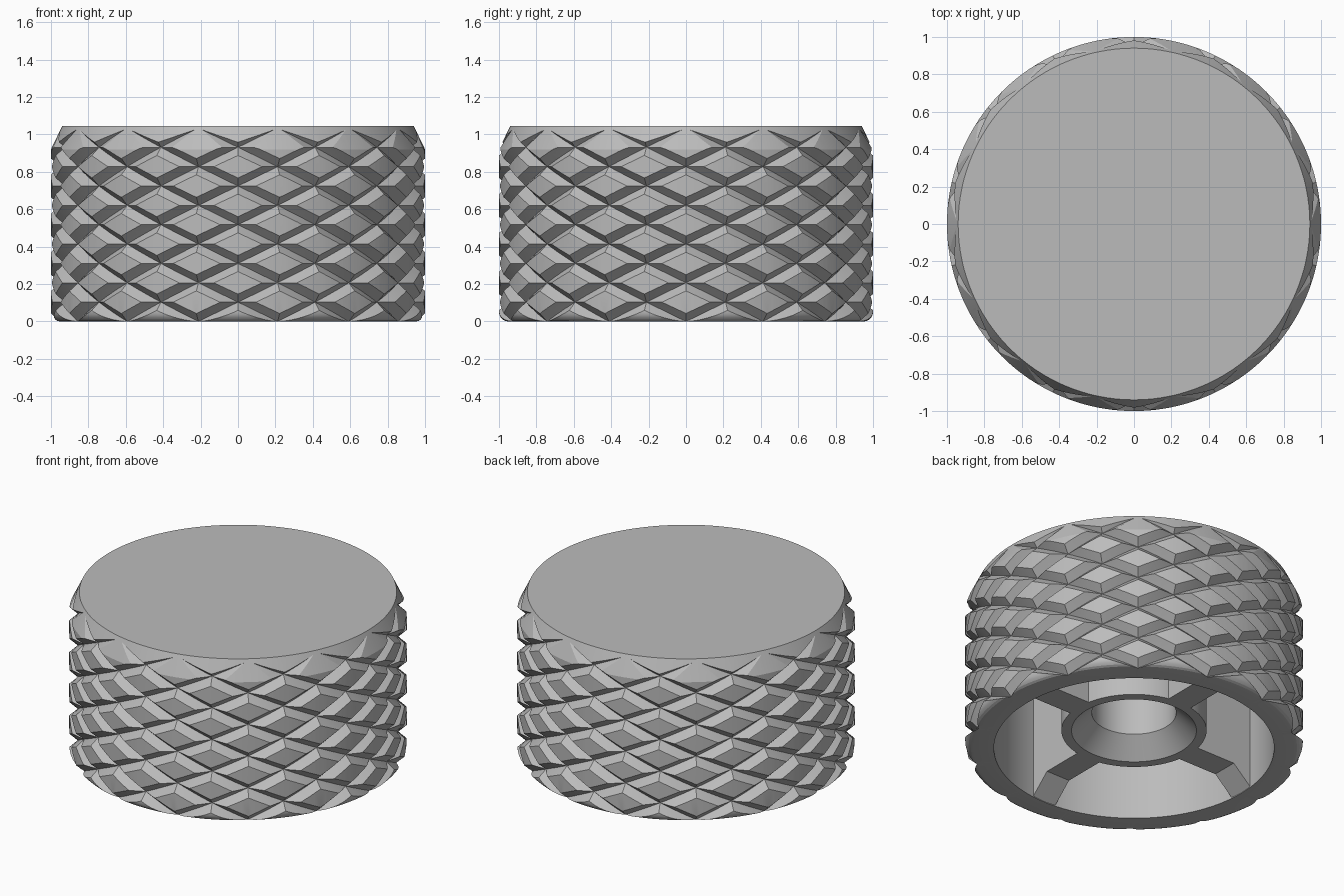
import bpy, bmesh, math
from mathutils import Matrix, Vector

if "Cube" in bpy.data.objects:
    bpy.data.objects.remove(bpy.data.objects["Cube"])

STARTS = 14          # helical grooves in each direction
PITCH = 0.207        # height between neighbouring grooves
MID_Z = 0.517        # height of the middle groove crossing
FLOOR_R, CREST_R = 0.95, 1.03
SEGMENTS = 168

grey = bpy.data.materials.new("plain_grey")
grey.use_nodes = True
colour = (0.5, 0.5, 0.5, 1)
grey.diffuse_color = colour
grey.node_tree.nodes["Principled BSDF"].inputs["Base Color"].default_value = colour


def make_object(name, bm):
    bmesh.ops.recalc_face_normals(bm, faces=bm.faces)
    mesh = bpy.data.meshes.new(name)
    bm.to_mesh(mesh)
    bm.free()
    mesh.materials.append(grey)
    obj = bpy.data.objects.new(name, mesh)
    bpy.context.collection.objects.link(obj)
    return obj


def activate(obj):
    bpy.ops.object.select_all(action='DESELECT')
    obj.select_set(True)
    bpy.context.view_layer.objects.active = obj


def lathe(name, profile):
    """Revolve an (r, z) profile that starts and ends on the axis."""
    bm = bmesh.new()
    rings = []
    for r, z in profile:
        if r == 0:
            rings.append([bm.verts.new((0, 0, z))] * SEGMENTS)
        else:
            angles = [math.tau * i / SEGMENTS for i in range(SEGMENTS)]
            rings.append([bm.verts.new((r * math.cos(a), r * math.sin(a), z)) for a in angles])
    for low, high in zip(rings, rings[1:]):
        for i in range(SEGMENTS):
            j = (i + 1) % SEGMENTS
            corners = list(dict.fromkeys((low[i], low[j], high[j], high[i])))
            bm.faces.new(corners)
    return make_object(name, bm)


def knurl_point(u, v):
    """Point on the knurl; integer u or v is a groove bottom."""
    near = min(abs(u - round(u)), abs(v - round(v)))
    r = min(CREST_R, FLOOR_R + near * 0.05 / 0.21)
    a = (u + v) * math.pi / STARTS - math.pi / 2
    return Vector((r * math.cos(a), r * math.sin(a), MID_Z + (u - v) / 2 * PITCH))


def knurl(name):
    """Closed body of diamond studs between crossing V grooves."""
    bm = bmesh.new()
    wall = (CREST_R - FLOOR_R) * 0.21 / 0.05
    steps = [0] + [wall + (1 - 2 * wall) * i / 4 for i in range(5)] + [1]
    steps = [0, wall / 2] + steps[1:-1] + [1 - wall / 2, 1]
    n = len(steps)
    for row in range(-6, 7):
        for column in range(STARTS):
            m = (2 * column + row % 2 + row) // 2
            grid = [[bm.verts.new(knurl_point(m + s, m - row + t)) for t in steps] for s in steps]
            for i in range(n - 1):
                for j in range(n - 1):
                    a, b = grid[i][j], grid[i + 1][j]
                    c, d = grid[i + 1][j + 1], grid[i][j + 1]
                    # split each cell along the crease that leaves the crossing
                    if (i < (n - 1) / 2) == (j < (n - 1) / 2):
                        bm.faces.new((a, b, c))
                        bm.faces.new((a, c, d))
                    else:
                        bm.faces.new((a, b, d))
                        bm.faces.new((b, c, d))
    bmesh.ops.remove_doubles(bm, verts=bm.verts, dist=0.0001)
    top, bottom = bm.verts.new((0, 0, 1.7)), bm.verts.new((0, 0, -0.7))
    for edge in [e for e in bm.edges if e.is_boundary]:
        p, q = edge.verts
        bm.faces.new((p, q, top if p.co.z > MID_Z else bottom))
    return make_object(name, bm)


# Knob body: chamfered top, rounded foot, hollow underside, hub with countersunk bore
foot = [(0.95 + 0.05 * math.sin(a), 0.05 - 0.05 * math.cos(a))
        for a in (math.pi / 2 * i / 5 for i in range(5, -1, -1))]
profile = [(0, 1.045), (0.94, 1.045), (1, 0.92)] + foot + [
    (0.83, 0), (0.83, 0.86), (0.43, 0.86), (0.43, 0.12),
    (0.37, 0.12), (0.25, 0.24), (0.25, 0.82), (0, 0.82)]
body = lathe("knob_body", profile)

# Cut the crossing grooves by intersecting with the knurl
cutter = knurl("knurl_cutter")
cutter.hide_render = True
activate(body)
cut = body.modifiers.new("grooves", 'BOOLEAN')
cut.operation = 'INTERSECT'
cut.solver = 'EXACT'
cut.object = cutter
bpy.ops.object.modifier_apply(modifier=cut.name)
bpy.data.objects.remove(cutter)
activate(body)
bpy.ops.object.shade_smooth_by_angle(angle=math.radians(18))

# Four ribs joining the hub to the outer wall, flared down at the wall
outline = [(0.40, 0.12), (0.70, 0.12), (0.83, 0.003), (0.86, 0.003), (0.86, 0.88), (0.40, 0.88)]
for index, side in enumerate(("left", "back", "right", "front")):
    bm = bmesh.new()
    face = bm.faces.new([bm.verts.new((r, -0.085, z)) for r, z in outline])
    out = bmesh.ops.extrude_face_region(bm, geom=[face])
    moved = [g for g in out["geom"] if isinstance(g, bmesh.types.BMVert)]
    bmesh.ops.translate(bm, verts=moved, vec=(0, 0.17, 0))
    bm.transform(Matrix.Rotation(index * math.pi / 2, 4, 'Z'))
    make_object(side + "_rib", bm)
